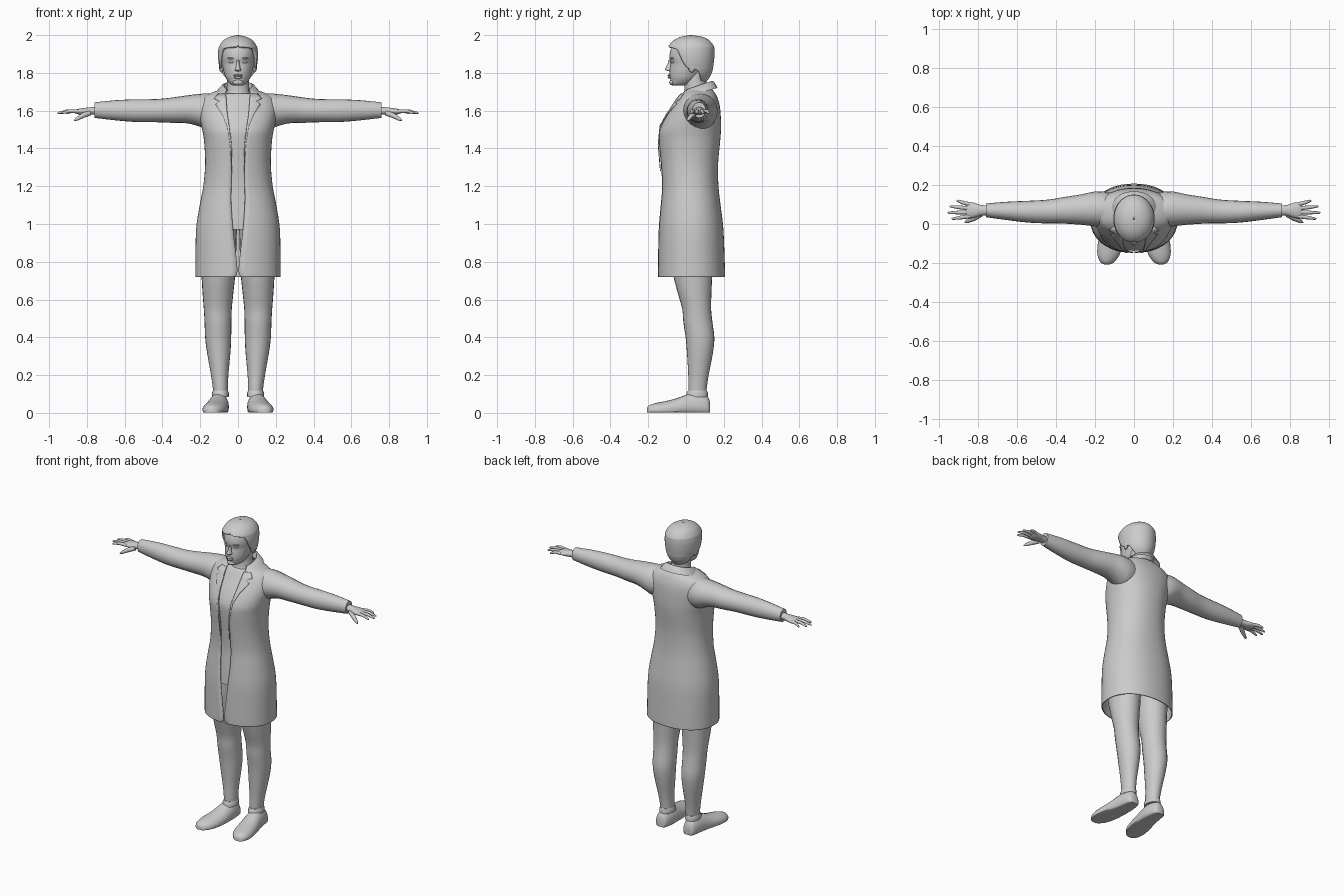
import bpy, bmesh, math
from mathutils import Vector

if "Cube" in bpy.data.objects:
    bpy.data.objects.remove(bpy.data.objects["Cube"])

grey = bpy.data.materials.new("light grey")
grey.diffuse_color = (0.6, 0.6, 0.6, 1)
grey.use_nodes = True
grey.node_tree.nodes["Principled BSDF"].inputs["Base Color"].default_value = grey.diffuse_color


def resample(rows, n):
    """Smooth Catmull-Rom interpolation of section rows, n steps per span."""
    out = []
    for i in range(len(rows) - 1):
        a, b, c, d = (rows[max(0, min(len(rows) - 1, j))] for j in (i - 1, i, i + 1, i + 2))
        for k in range(n):
            t = k / n
            out.append([0.5 * (2 * q + (r - p) * t + (2 * p - 5 * q + 4 * r - s) * t * t
                               + (3 * q - p - 3 * r + s) * t ** 3) for p, q, r, s in zip(a, b, c, d)])
    return out + [list(rows[-1])]


def make(name, verts, faces, mirror=False, angle=40, thick=0):
    bm = bmesh.new()
    vs = [bm.verts.new(v) for v in verts]
    for f in faces:
        bm.faces.new([vs[i] for i in f])
    bmesh.ops.remove_doubles(bm, verts=bm.verts, dist=0.0001)
    bmesh.ops.recalc_face_normals(bm, faces=bm.faces)
    me = bpy.data.meshes.new(name)
    bm.to_mesh(me)
    bm.free()
    me.materials.append(grey)
    ob = bpy.data.objects.new(name, me)
    bpy.context.collection.objects.link(ob)
    bpy.ops.object.select_all(action='DESELECT')
    ob.select_set(True)
    bpy.context.view_layer.objects.active = ob
    bpy.ops.object.shade_smooth_by_angle(angle=math.radians(angle))
    if thick:
        m = ob.modifiers.new("thickness", 'SOLIDIFY')
        m.thickness, m.offset = thick, -1
    if mirror:
        ob.modifiers.new("mirror", 'MIRROR')
    return ob


def loft(name, rings, closed=True, caps=True, **kw):
    n = len(rings[0])
    verts = [p for r in rings for p in r]
    faces = []
    for i in range(len(rings) - 1):
        for j in range(n if closed else n - 1):
            k = (j + 1) % n
            faces.append((i * n + j, i * n + k, (i + 1) * n + k, (i + 1) * n + j))
    if closed and caps:
        faces += [tuple(range(n)), tuple(range((len(rings) - 1) * n, len(rings) * n))]
    return make(name, verts, faces, **kw)


def spow(v, e):
    return math.copysign(abs(v) ** e, v)


def ring(z, w, yf, yb, xc=0, t0=None, n=32, p=2.2, slope=0):
    """Level section; t0 leaves a front opening of that half angle."""
    yc, d, pts = (yf + yb) / 2, (yb - yf) / 2, []
    for i in range(n):
        t = 2 * math.pi * i / n if t0 is None else t0 + (2 * math.pi - 2 * t0) * i / (n - 1)
        c = spow(math.cos(t), 2 / p)
        pts.append((xc + w * spow(math.sin(t), 2 / p), yc - d * c, z - slope * c))
    return pts


def tube(name, path, radii, n=10, **kw):
    path = [Vector(q) for q in path]
    q = (path[-1] - path[0]).to_track_quat('Z', 'Y')
    loft(name, [[c + q @ Vector((r * math.cos(2 * math.pi * i / n), r * math.sin(2 * math.pi * i / n), 0))
                 for i in range(n)] for c, r in zip(path, radii)], **kw)


def blob(name, loc, size, mirror=False, rot=0):
    n, rings = 12, []
    for i in range(9):
        a = -math.pi / 2 + math.pi * i / 8
        rr = max(math.cos(a), 0.02)
        pts = []
        for j in range(n):
            b = 2 * math.pi * j / n
            x, y = size[0] * rr * math.cos(b), size[1] * rr * math.sin(b)
            pts.append((loc[0] + x * math.cos(rot) - y * math.sin(rot),
                        loc[1] + x * math.sin(rot) + y * math.cos(rot), loc[2] + size[2] * math.sin(a)))
        rings.append(pts)
    loft(name, rings, mirror=mirror, angle=80)


# Coat body: height, half width, front y, back y, half width of front opening
coat = [(.72, .225, -.148, .207, .012), (.77, .225, -.148, .206, .004), (.97, .222, -.145, .198, .026),
        (1.1, .203, -.135, .183, .036), (1.2, .184, -.128, .172, .036), (1.32, .174, -.135, .17, .033),
        (1.44, .18, -.146, .181, .037), (1.5, .19, -.143, .185, .045), (1.57, .203, -.11, .184, .058),
        (1.63, .205, -.07, .178, .062), (1.67, .185, -.045, .166, .066), (1.695, .14, -.025, .153, .066),
        (1.712, .09, -.01, .138, .06)]
coat_rows = resample(coat, 4)
loft("coat_body", [ring(z, w, f, b, t0=math.asin(min(1, max(.002, g) / w) ** 1.1), n=49)
                   for z, w, f, b, g in coat_rows], closed=False, angle=60, thick=.006)

# Shirt just inside the coat
loft("shirt", [ring(z, w - .012, f + .01, b - .012) for z, w, f, b, g in coat_rows if .965 <= z < 1.695], angle=60)


def coat_y(x, z, off):
    """Front of the coat at x, z."""
    for r, s in zip(coat_rows, coat_rows[1:]):
        if r[0] <= z <= s[0]:
            k = (z - r[0]) / (s[0] - r[0])
            z, w, f, b, g = [u + (v - u) * k for u, v in zip(r, s)]
            return (f + b) / 2 - (b - f) / 2 * max(0, 1 - (abs(x) / w) ** 2.2) ** (1 / 2.2) - off
    return -off


# Lapels: narrow strips from inner to outer edge: height, inner x, outer x
lapel_rows = []
for r in ((1.28, .031, .033), (1.42, .034, .042), (1.52, .046, .058), (1.58, .056, .083),
          (1.635, .06, .12), (1.65, .062, .098), (1.665, .062, .128), (1.69, .064, .105)):
    lapel_rows.append([(x, coat_y(x, r[0], .007), r[0])
                       for x in [r[1] + (r[2] - r[1]) * i / 4 for i in range(5)]])
loft("lapel", lapel_rows, closed=False, mirror=True, thick=.004)

# Collar folded around the neck
loft("collar", [ring(z, w, f, b, t0=.75, n=29, slope=s) for z, w, f, b, s in
                ((1.70, .07, -.01, .125, .02), (1.732, .075, -.012, .135, .025),
                 (1.728, .088, -.022, .148, .027), (1.695, .118, -.035, .167, .025))],
     closed=False, angle=60)


def x_ring(x, zc, rz, yc, ry, n=20):
    return [(x, yc + ry * math.cos(2 * math.pi * i / n), zc + rz * math.sin(2 * math.pi * i / n)) for i in range(n)]


# Sleeves
sleeve = [(.1, 1.595, .09, .07, .085), (.16, 1.595, .096, .075, .092), (.21, 1.603, .085, .077, .088),
          (.27, 1.607, .074, .074, .078), (.36, 1.602, .066, .07, .068), (.44, 1.6, .061, .064, .061),
          (.54, 1.6, .06, .063, .056), (.65, 1.602, .053, .067, .047), (.76, 1.603, .041, .07, .035)]
loft("sleeve", [x_ring(*r) for r in resample(sleeve, 3)], mirror=True, angle=60)

# Hands
palm = [(.74, 1.6, .022, .07, .025), (.785, 1.598, .02, .07, .027), (.82, 1.596, .018, .07, .039),
        (.85, 1.595, .014, .07, .041), (.865, 1.594, .006, .07, .036)]
loft("palm", [x_ring(*r, n=14) for r in resample(palm, 2)], mirror=True, angle=70)
for label, y0, x1, y1 in (("index", .04, .935, .027), ("middle", .06, .956, .058),
                          ("ring", .08, .946, .09), ("little", .1, .91, .119)):
    tube(label + "_finger", [(.84, y0, 1.596), (.84 + (x1 - .84) * .55, y0 + (y1 - y0) * .55, 1.598),
                             (x1 - .006, y1, 1.588), (x1, y1, 1.586)],
         (.011, .0095, .006, .002), mirror=True, angle=70)
tube("thumb", [(.785, .05, 1.588), (.82, .03, 1.575), (.855, .013, 1.555), (.867, .007, 1.548)],
     (.014, .014, .009, .003), mirror=True, angle=70)

# Legs: height, half width, front y, back y, centre x
legs = [(.09, .037, .015, .108, .092), (.13, .04, .012, .11, .093), (.2, .046, .012, .12, .097),
        (.32, .062, .005, .143, .102), (.4, .069, -.002, .15, .105), (.48, .071, -.014, .14, .106),
        (.55, .074, -.02, .133, .107), (.64, .082, -.045, .135, .106), (.74, .09, -.07, .14, .104),
        (.9, .097, -.095, .15, .105), (1.0, .095, -.09, .15, .1)]
loft("leg", [ring(z, w, f, b, xc, n=24, p=2) for z, w, f, b, xc in resample(legs, 3)], mirror=True, angle=60)
# Knee fold and ankle cuff
loft("ankle_cuff", [ring(z, w, f, b, .093, n=20, p=2) for z, w, f, b in
                    ((.085, .044, .0, .115), (.105, .045, .002, .116), (.118, .04, .01, .111))], mirror=True)

# Shoes: y, centre x, half width, top height
shoe = [(.128, .1, .022, .05), (.115, .1, .038, .085), (.07, .1, .049, .105), (.02, .103, .055, .103),
        (-.05, .113, .062, .077), (-.11, .123, .064, .062), (-.16, .131, .056, .052),
        (-.195, .137, .036, .04), (-.207, .138, .014, .026)]
loft("shoe", [[(xc + w * math.cos(2 * math.pi * i / 20),
                y, max(.002, h * (.3 + .7 * math.sin(2 * math.pi * i / 20)))) for i in range(20)]
              for y, xc, w, h in resample(shoe, 3)], mirror=True, angle=50)

# Neck and head
loft("neck", [ring(z, w, f, b, n=24, p=2) for z, w, f, b in resample(
    [(1.655, .085, -.035, .13), (1.69, .068, -.012, .118), (1.74, .058, -.008, .108), (1.82, .06, -.01, .11)], 3)],
    angle=60)
head = [(1.732, .022, -.07, -.01), (1.742, .042, -.08, .03), (1.765, .06, -.083, .06), (1.785, .069, -.087, .08),
        (1.82, .079, -.086, .11), (1.85, .085, -.082, .125), (1.88, .088, -.088, .128), (1.92, .088, -.082, .128),
        (1.955, .075, -.06, .105), (1.985, .03, -.01, .06)]
loft("head", [ring(z, w, f, b, n=32, p=2) for z, w, f, b in resample(head, 3)], angle=70)

# Hair cap with an opening for the face: last value is the opening half angle
hair = [(1.748, .05, -.03, .105, 125), (1.785, .082, -.06, .13, 115), (1.815, .095, -.08, .141, 104),
        (1.826, .098, -.085, .143, 80), (1.86, .104, -.094, .148, 68), (1.9, .106, -.099, .151, 60),
        (1.928, .103, -.097, .15, 48), (1.942, .099, -.093, .147, 4), (1.97, .08, -.068, .126, 0),
        (1.99, .048, -.03, .09, 0), (2.0, .004, .02, .03, 0)]
loft("hair", [ring(z, w, f, b, t0=math.radians(max(0, a)), n=45, p=2) for z, w, f, b, a in resample(hair, 3)],
     closed=False, angle=70, thick=.012)

# Face details
nose = [(1.868, .007, -.092), (1.845, .009, -.098), (1.826, .013, -.109), (1.817, .017, -.111),
        (1.811, .015, -.1), (1.808, .008, -.086)]
loft("nose", [ring(z, w, f, -.06, n=14, p=2) for z, w, f in resample(nose, 2)], angle=70)
blob("upper_lip", (0, -.087, 1.787), (.025, .011, .006))
blob("lower_lip", (0, -.086, 1.776), (.021, .011, .007))
blob("chin", (0, -.073, 1.75), (.028, .016, .015))
blob("eye", (.036, -.07, 1.858), (.015, .01, .007), True, .35)
blob("brow", (.038, -.074, 1.877), (.02, .008, .005), True, .4)
blob("ear", (.088, .03, 1.835), (.012, .02, .033), True, -.25)
